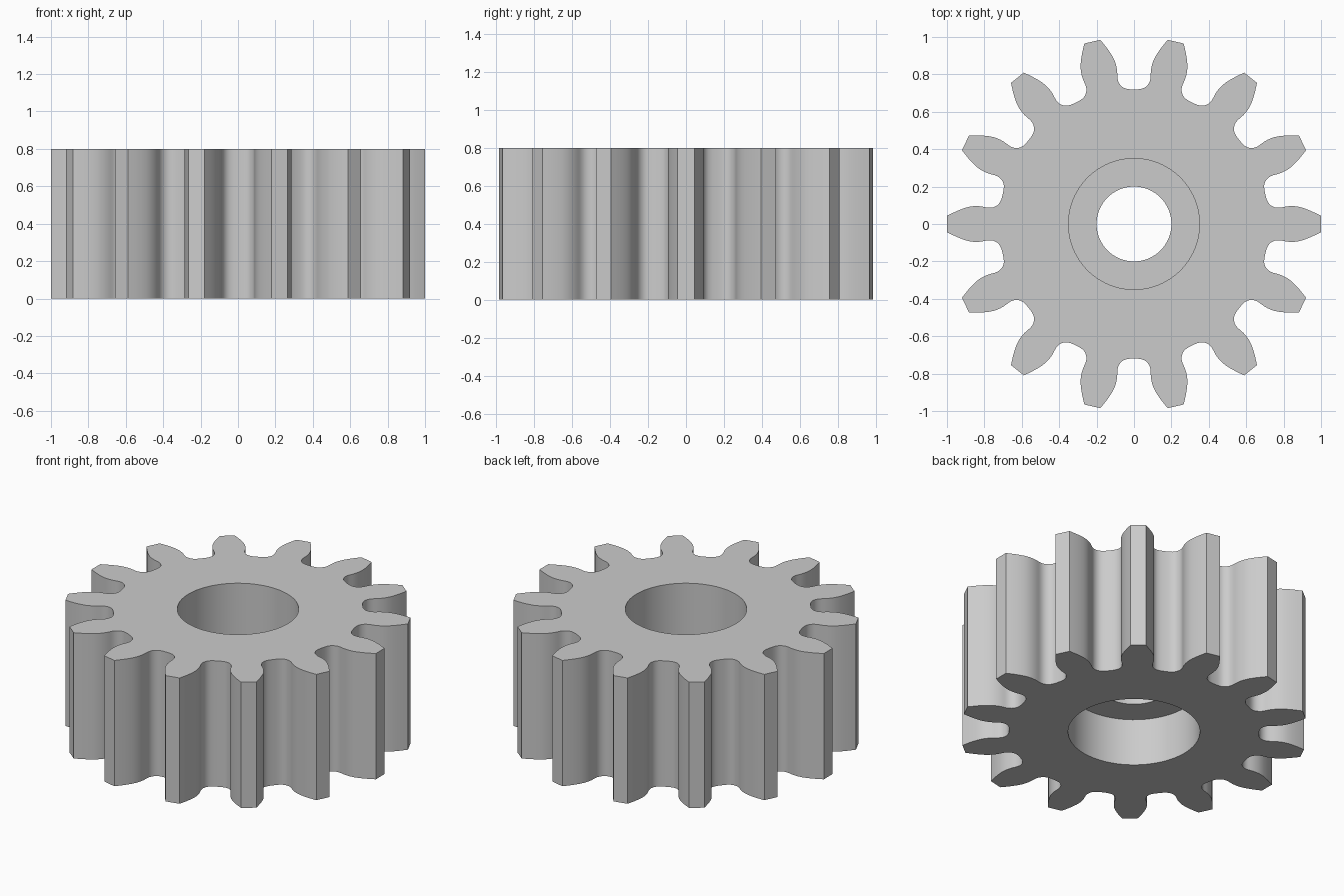
import bpy, bmesh, math
from mathutils import Vector

if "Cube" in bpy.data.objects:
    bpy.data.objects.remove(bpy.data.objects["Cube"])

TEETH, HEIGHT = 14, 0.8
ARC = 6                       # bore segments per tooth sector
PITCH = 2 * math.pi / TEETH

# Half a tooth pointing along +x: (distance along tooth, half width), tip to root
FLANK = [(1.0, 0.0437), (0.95, 0.068), (0.90, 0.087), (0.86, 0.095), (0.82, 0.0945),
         (0.79, 0.089), (0.772, 0.087), (0.752, 0.0895), (0.731, 0.1001),
         (0.716, 0.1172), (0.7065, 0.1407)]
GAP = (0.72 * math.cos(PITCH / 2), 0.72 * math.sin(PITCH / 2))


def smooth_path(pts, steps=2):
    """Catmull-Rom curve through the points."""
    p = [Vector(q) for q in pts]
    p = [2 * p[0] - p[1]] + p + [2 * p[-1] - p[-2]]
    out = []
    for a, b, c, d in zip(p, p[1:], p[2:], p[3:]):
        for s in range(steps):
            t = s / steps
            out.append(0.5 * (2 * b + (c - a) * t + (2 * a - 5 * b + 4 * c - d) * t * t
                              + (3 * b - a - 3 * c + d) * t ** 3))
    return out + [p[-2]]


# One tooth sector, starting at the middle of the gap before it
half = smooth_path(FLANK)
sector = [(GAP[0], -GAP[1])] + [(v.x, -v.y) for v in reversed(half)] + [(v.x, v.y) for v in half]
S = len(sector)

bm = bmesh.new()


def outline_ring(z):
    ring = []
    for k in range(TEETH):
        c, s = math.cos(k * PITCH), math.sin(k * PITCH)
        ring += [bm.verts.new((x * c - y * s, x * s + y * c, z)) for x, y in sector]
    return ring


def circle_ring(r, z):
    n = TEETH * ARC
    angles = [(i / ARC - 0.5) * PITCH for i in range(n)]
    return [bm.verts.new((r * math.cos(a), r * math.sin(a), z)) for a in angles]


def skin(a, b):
    n = len(a)
    for i in range(n):
        j = (i + 1) % n
        bm.faces.new((a[i], a[j], b[j], b[i]))


def cap(outer, inner):
    """One flat face per tooth sector between the outline and the bore."""
    for k in range(TEETH):
        o = [outer[(k * S + i) % len(outer)] for i in range(S + 1)]
        c = [inner[(k * ARC + i) % len(inner)] for i in range(ARC + 1)]
        bm.faces.new(o + c[::-1])


# Toothed rim
bottom, top = outline_ring(0), outline_ring(HEIGHT)
skin(bottom, top)

# Stepped bore: upper pocket, thin web with a small hole, wider lower pocket
bore = [circle_ring(r, z) for r, z in
        [(0.35, HEIGHT), (0.35, 0.4), (0.2, 0.4), (0.2, 0.3), (0.38, 0.3), (0.38, 0)]]
for a, b in zip(bore, bore[1:]):
    skin(a, b)

# Flat end faces
cap(top, bore[0])
cap(bottom, bore[-1])

bmesh.ops.recalc_face_normals(bm, faces=bm.faces)
mesh = bpy.data.meshes.new("gear_wheel")
bm.to_mesh(mesh)
bm.free()

grey = bpy.data.materials.new("plain_grey")
grey.diffuse_color = (0.6, 0.6, 0.6, 1)
grey.use_nodes = True
grey.node_tree.nodes["Principled BSDF"].inputs["Base Color"].default_value = grey.diffuse_color
mesh.materials.append(grey)

gear = bpy.data.objects.new("gear_wheel", mesh)
bpy.context.collection.objects.link(gear)
bpy.context.view_layer.objects.active = gear
gear.select_set(True)
bpy.ops.object.shade_smooth_by_angle(angle=math.radians(30))
